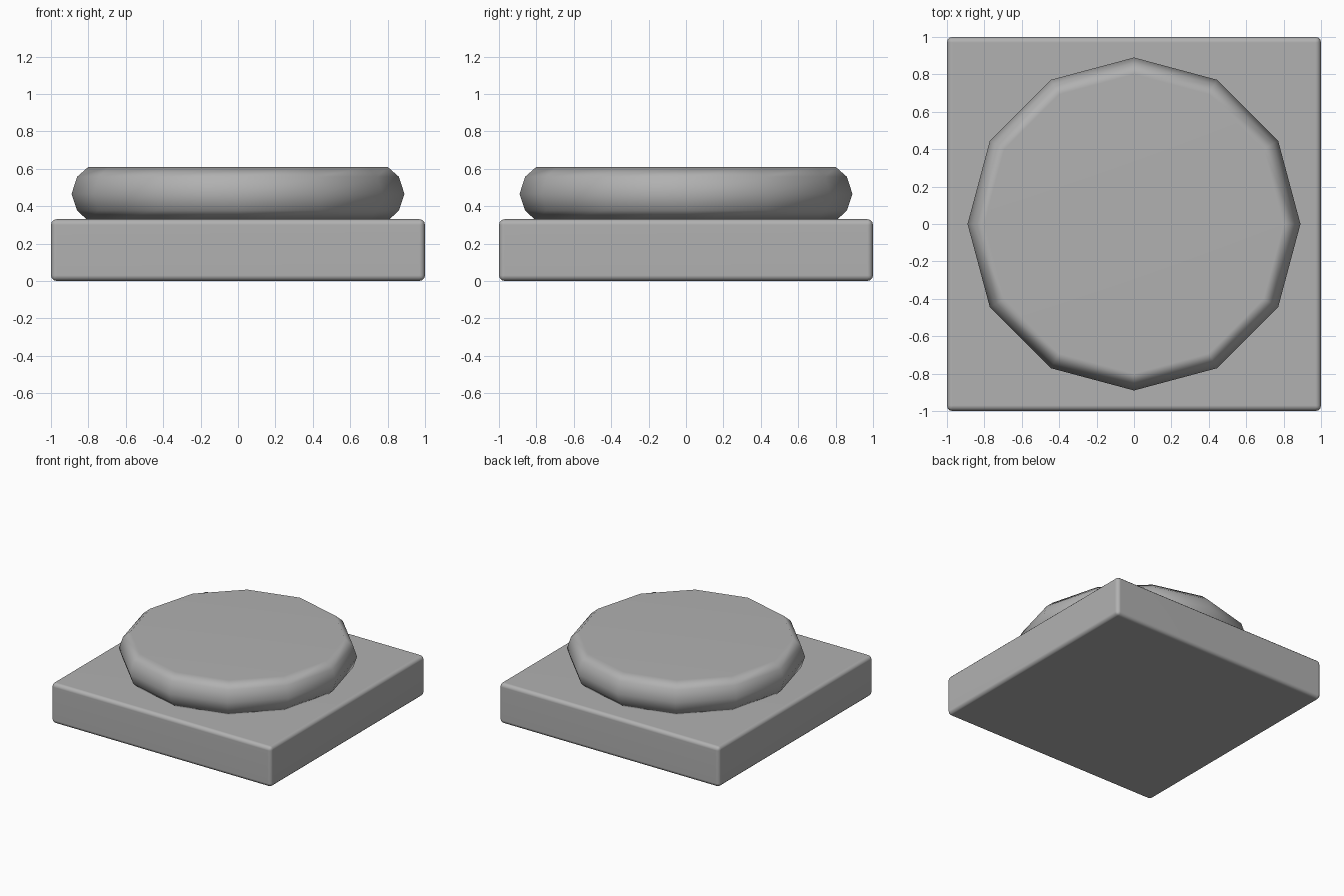
import bpy
import bmesh
from math import cos, sin, pi

cube = bpy.data.objects.get("Cube")
if cube:
    bpy.data.objects.remove(cube, do_unlink=True)

# Single plain grey colour
GREY = (0.44, 0.44, 0.44, 1)
grey = bpy.data.materials.new("mid_grey")
grey.use_nodes = True
grey.diffuse_color = GREY
grey.node_tree.nodes["Principled BSDF"].inputs["Base Color"].default_value = GREY


def add_object(name, bm):
    bmesh.ops.recalc_face_normals(bm, faces=bm.faces)
    mesh = bpy.data.meshes.new(name)
    bm.to_mesh(mesh)
    bm.free()
    mesh.materials.append(grey)
    mesh.shade_smooth()
    obj = bpy.data.objects.new(name, mesh)
    bpy.context.collection.objects.link(obj)
    # Large flat faces stay flat, the rounding shows only on the edges
    obj.modifiers.new("flat_face_normals", 'WEIGHTED_NORMAL')


# Square base slab with softly rounded edges
HEIGHT = 0.33
bm = bmesh.new()
bmesh.ops.create_cube(bm, size=1)
for v in bm.verts:
    v.co.x *= 2
    v.co.y *= 2
    v.co.z = (v.co.z + 0.5) * HEIGHT
bmesh.ops.bevel(bm, geom=bm.edges[:], offset=0.03, offset_type='OFFSET',
                segments=3, profile=0.5, affect='EDGES')
add_object("base_slab", bm)

# Twelve-sided button with a bulging rim and flat caps
SIDES = 12
rim_profile = [(0.80, 0.32), (0.86, 0.377), (0.89, 0.465), (0.86, 0.557), (0.80, 0.61)]
bm = bmesh.new()
rings = []
for radius, z in rim_profile:
    angles = [2 * pi * i / SIDES for i in range(SIDES)]
    rings.append([bm.verts.new((radius * cos(a), radius * sin(a), z)) for a in angles])
for low, high in zip(rings, rings[1:]):
    for i in range(SIDES):
        j = (i + 1) % SIDES
        bm.faces.new((low[i], low[j], high[j], high[i]))
bm.faces.new(rings[0][::-1])
bm.faces.new(rings[-1])
add_object("round_button", bm)
